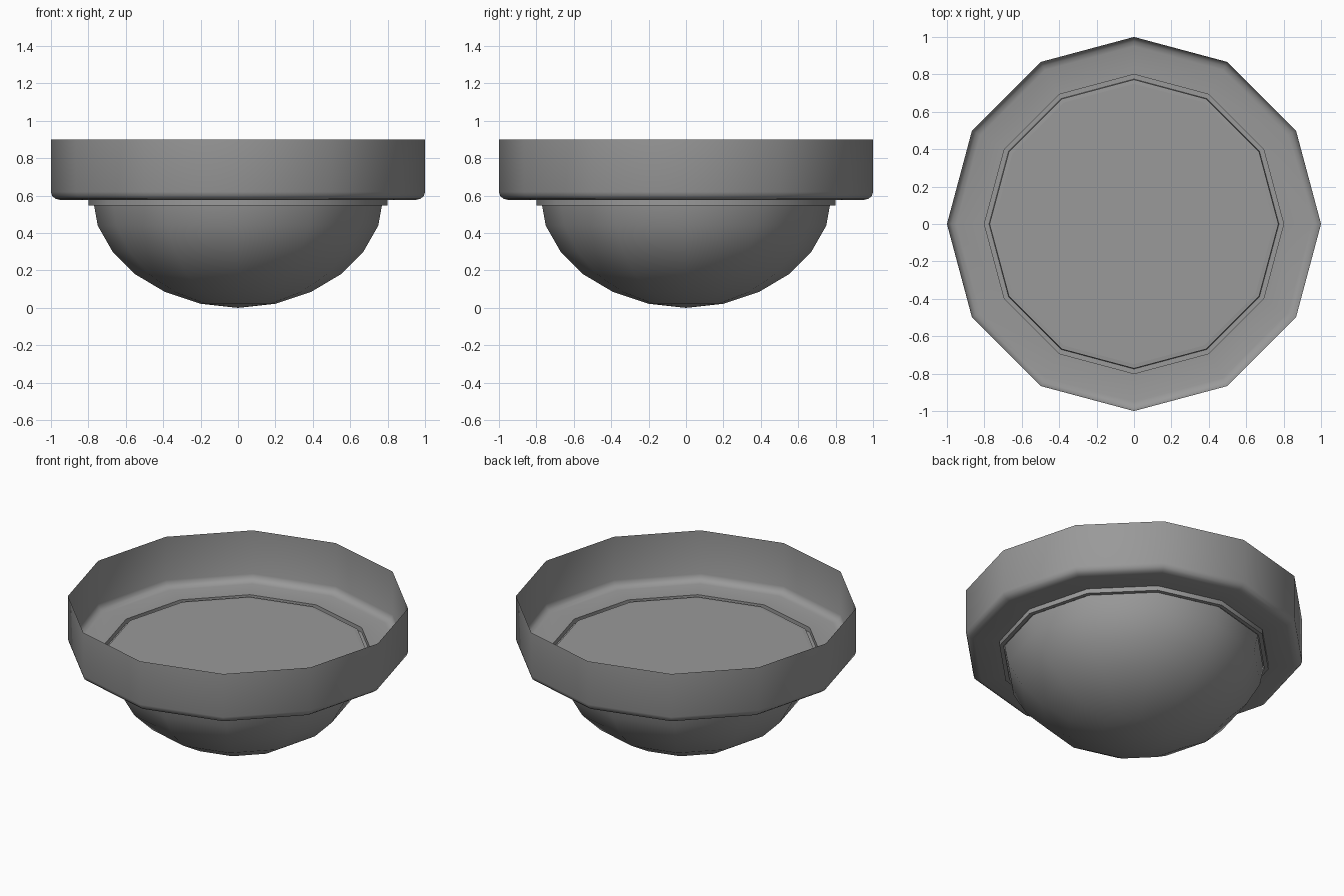
import bpy, bmesh, math

if "Cube" in bpy.data.objects:
    bpy.data.objects.remove(bpy.data.objects["Cube"])

SIDES = 12

# Dark grey finish shared by every part
grey = bpy.data.materials.new("dark_grey")
grey.diffuse_color = (0.32, 0.32, 0.32, 1)
grey.use_nodes = True
grey.node_tree.nodes["Principled BSDF"].inputs["Base Color"].default_value = grey.diffuse_color

def lathe(name, profile, angle=35):
    """Spin an (r, z) profile around z; a radius of 0 closes to a point."""
    bm = bmesh.new()
    rings = []
    for r, z in profile:
        if r == 0:
            rings.append([bm.verts.new((0, 0, z))] * SIDES)
        else:
            rings.append([bm.verts.new((r * math.cos(2 * math.pi * i / SIDES),
                                        r * math.sin(2 * math.pi * i / SIDES), z))
                          for i in range(SIDES)])
    for a, b in zip(rings, rings[1:]):
        for i in range(SIDES):
            j = (i + 1) % SIDES
            bm.faces.new(list(dict.fromkeys((a[i], b[i], b[j], a[j]))))
    bmesh.ops.recalc_face_normals(bm, faces=bm.faces)
    me = bpy.data.meshes.new(name)
    bm.to_mesh(me)
    bm.free()
    me.materials.append(grey)
    ob = bpy.data.objects.new(name, me)
    bpy.context.collection.objects.link(ob)
    bpy.ops.object.select_all(action='DESELECT')
    ob.select_set(True)
    bpy.context.view_layer.objects.active = ob
    bpy.ops.object.shade_smooth_by_angle(angle=math.radians(angle))
    return ob

# Open-topped housing shell with a rounded lower edge
lathe("housing", [(1, 0.9), (1, 0.62), (0.993, 0.598), (0.975, 0.583),
                  (0.95, 0.577), (0.8, 0.577)])

# Trim ring with a shallow groove, seen inside and out
lathe("trim_ring", [(0.8, 0.577), (0.8, 0.547), (0.775, 0.547),
                    (0.772, 0.575), (0.75, 0.577)])

# Flat plate closing the housing floor
lathe("base_plate", [(0.75, 0.577), (0, 0.577)])

# Dome cover
lathe("dome", [(0.77, 0.55), (0.75, 0.44), (0.67, 0.30), (0.55, 0.18),
               (0.39, 0.085), (0.2, 0.022), (0, 0)], 60)
